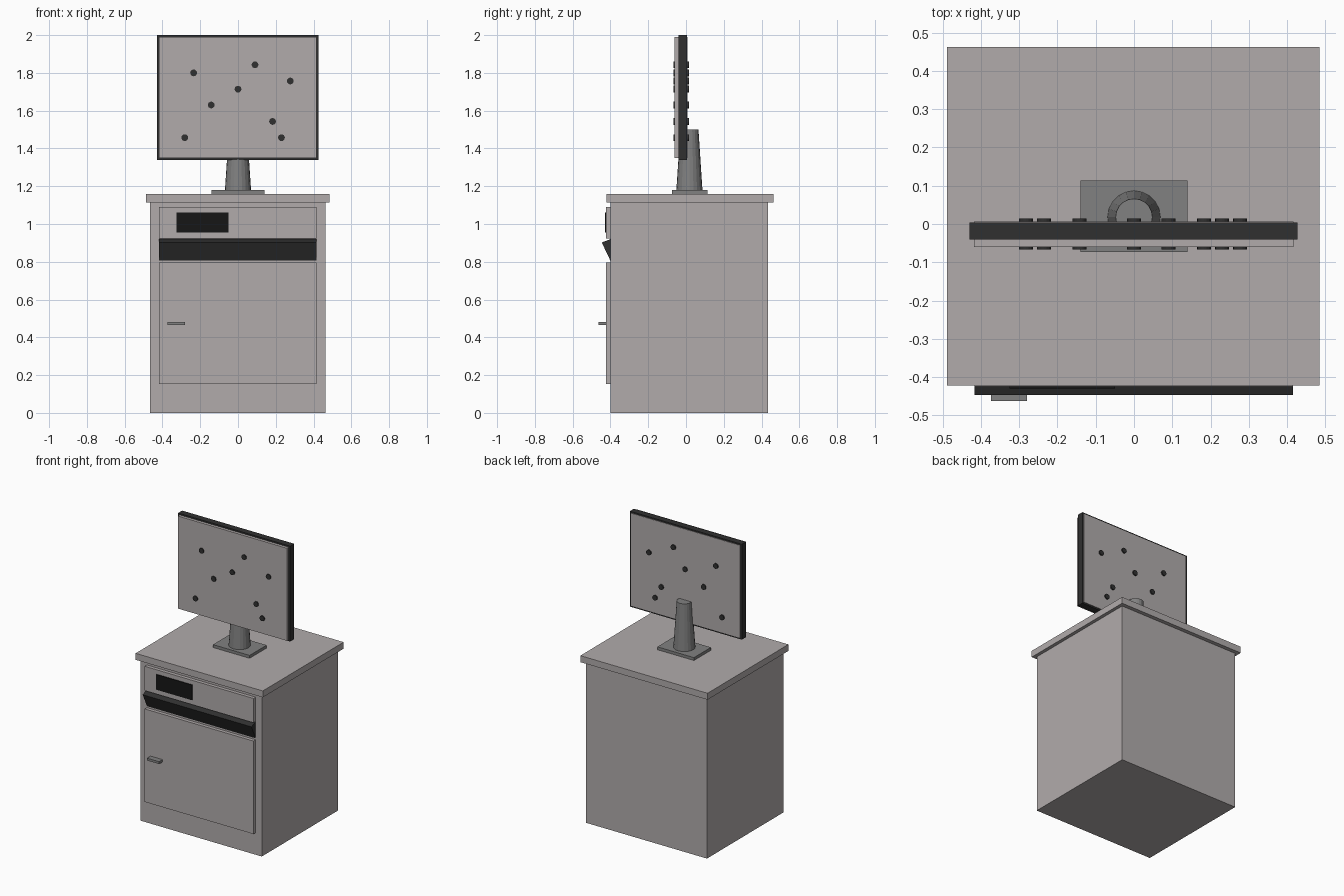
import bpy, bmesh, math

if "Cube" in bpy.data.objects:
    bpy.data.objects.remove(bpy.data.objects["Cube"])


def material(name, rgb):
    m = bpy.data.materials.new(name)
    m.diffuse_color = (*rgb, 1)
    m.use_nodes = True
    m.node_tree.nodes["Principled BSDF"].inputs["Base Color"].default_value = m.diffuse_color
    return m


PALE = material("warm_grey", (0.44, 0.41, 0.41))
DARK = material("charcoal", (0.03, 0.03, 0.03))
BLACK = material("black", (0.008, 0.008, 0.008))
METAL = material("mid_grey", (0.22, 0.22, 0.22))


def finish(name, bm, mat):
    bmesh.ops.recalc_face_normals(bm, faces=bm.faces)
    me = bpy.data.meshes.new(name)
    bm.to_mesh(me)
    bm.free()
    me.materials.append(mat)
    ob = bpy.data.objects.new(name, me)
    bpy.context.collection.objects.link(ob)
    return ob


def box(name, x, y, z, mat):
    bm = bmesh.new()
    bmesh.ops.create_cube(bm, size=1)
    for v in bm.verts:
        v.co = [(a + b) / 2 + c * (b - a) for (a, b), c in zip((x, y, z), v.co)]
    return finish(name, bm, mat)


def cone(name, loc, r1, r2, depth, sides, mat, tilt=0):
    bm = bmesh.new()
    bmesh.ops.create_cone(bm, cap_ends=True, segments=sides, radius1=r1, radius2=r2, depth=depth)
    ob = finish(name, bm, mat)
    ob.location = loc
    ob.rotation_euler.x = tilt
    return ob


# Cabinet
box("cabinet_body", (-0.465, 0.462), (-0.40, 0.435), (0, 1.115), PALE)
box("cabinet_top", (-0.488, 0.485), (-0.422, 0.462), (1.115, 1.16), PALE)
box("door", (-0.417, 0.415), (-0.424, -0.39), (0.152, 0.795), PALE)
box("upper_panel", (-0.417, 0.415), (-0.424, -0.39), (0.922, 1.09), PALE)
box("display", (-0.325, -0.05), (-0.43, -0.42), (0.955, 1.06), BLACK)
box("door_handle", (-0.373, -0.28), (-0.462, -0.42), (0.465, 0.481), METAL)

# Slanted dark tray front, extruded from a side profile
bm = bmesh.new()
profile = [(-0.395, 0.795), (-0.446, 0.902), (-0.40, 0.92), (-0.38, 0.92), (-0.38, 0.795)]
face = bm.faces.new([bm.verts.new((-0.417, y, z)) for y, z in profile])
ext = bmesh.ops.extrude_face_region(bm, geom=[face])
for g in ext["geom"]:
    if isinstance(g, bmesh.types.BMVert):
        g.co.x = 0.415
finish("slanted_tray", bm, DARK)

# Stand
box("stand_base", (-0.14, 0.14), (-0.073, 0.113), (1.16, 1.18), METAL)
post = cone("stand_post", (0, 0.018, 1.34), 0.069, 0.048, 0.32, 20, METAL)

# Screen: dark surround with a pale board showing on both sides
box("screen_frame", (-0.43, 0.427), (-0.04, 0.004), (1.34, 2.0), DARK)
box("screen_board", (-0.418, 0.416), (-0.06, 0.007), (1.35, 1.99), PALE)

# Round studs passing through the board
studs = [(-0.235, 1.80), (0.09, 1.843), (0, 1.714), (0.277, 1.757),
         (-0.142, 1.63), (0.183, 1.543), (-0.282, 1.457), (0.23, 1.457)]
for i, (x, z) in enumerate(studs):
    cone(f"stud_{i + 1}", (x, -0.026, z), 0.018, 0.018, 0.082, 16, DARK, math.pi / 2)
